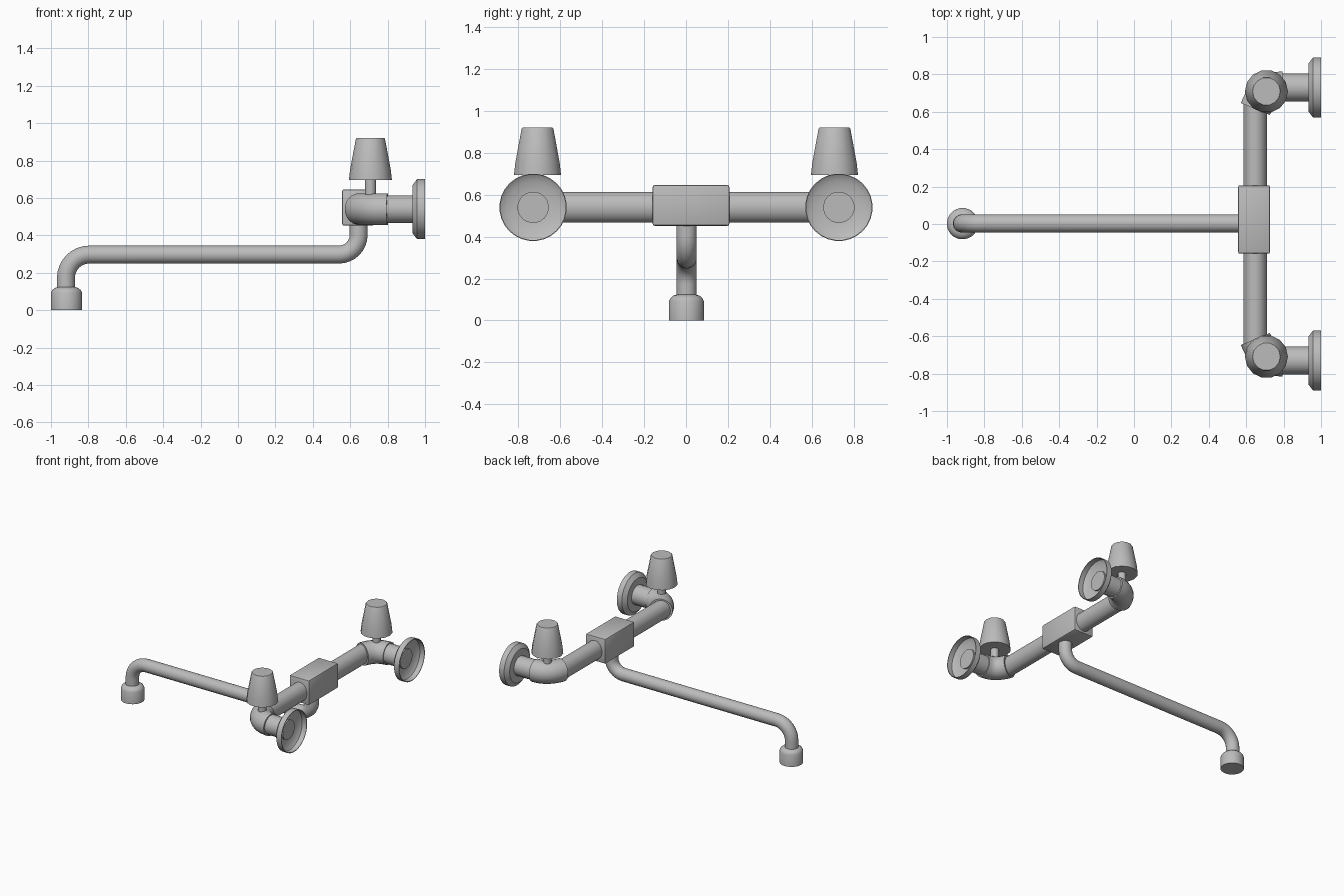
import bpy
import bmesh
from math import sin, cos, pi, radians
from mathutils import Vector

cube = bpy.data.objects.get("Cube")
if cube:
    bpy.data.objects.remove(cube, do_unlink=True)

GREY = (0.5, 0.5, 0.5, 1)
metal = bpy.data.materials.new("brushed grey metal")
metal.diffuse_color = GREY
metal.use_nodes = True
metal.node_tree.nodes["Principled BSDF"].inputs["Base Color"].default_value = GREY


def finish(name, bm):
    """Turn a bmesh into a smooth-shaded object with sharp edges kept."""
    bmesh.ops.recalc_face_normals(bm, faces=bm.faces[:])
    for face in bm.faces:
        face.smooth = True
    mesh = bpy.data.meshes.new(name)
    bm.to_mesh(mesh)
    bm.free()
    mesh.set_sharp_from_angle(angle=radians(35))
    mesh.materials.append(metal)
    obj = bpy.data.objects.new(name, mesh)
    bpy.context.collection.objects.link(obj)
    return obj


def loft(name, stations, side, sides, squash=1.0):
    """Skin rings given as (centre, tangent, radius); squash flattens along side."""
    bm = bmesh.new()
    rings = []
    for centre, tangent, radius in stations:
        u = Vector(side)
        u = (u - tangent * u.dot(tangent)).normalized()
        v = tangent.cross(u)
        rings.append([bm.verts.new(centre + radius * (u * squash * cos(a) + v * sin(a)))
                      for a in (2 * pi * (i + 0.5) / sides for i in range(sides))])
    for a, b in zip(rings, rings[1:]):
        for i in range(sides):
            j = (i + 1) % sides
            bm.faces.new((a[i], a[j], b[j], b[i]))
    bm.faces.new(rings[0])
    bm.faces.new(rings[-1])
    return finish(name, bm)


def tube(name, path, radius, side, sides=20, squash=1.0):
    """Round pipe swept along a flat path."""
    pts = [Vector(p) for p in path]
    last = len(pts) - 1
    stations = [(p, (pts[min(i + 1, last)] - pts[max(i - 1, 0)]).normalized(), radius)
                for i, p in enumerate(pts)]
    return loft(name, stations, side, sides, squash)


def lathe(name, origin, axis, profile, sides=20):
    """Turned part from (radius, distance along axis) pairs."""
    axis = Vector(axis)
    side = (0, 1, 0)
    return loft(name, [(Vector(origin) + axis * h, axis, r) for r, h in profile], side, sides)


def arc(cx, cz, r, start, end, steps=8):
    """Points of an arc, angles in degrees."""
    angles = [radians(start + (end - start) * i / steps) for i in range(steps + 1)]
    return [(cx + r * cos(a), cz + r * sin(a)) for a in angles]


BAR_X, BAR_Z = 0.648, 0.54

# Centre block with softened edges
bm = bmesh.new()
bmesh.ops.create_cube(bm, size=1)
for v in bm.verts:
    v.co = Vector((0.642 + v.co.x * 0.17, 0.024 + v.co.y * 0.366, 0.549 + v.co.z * 0.194))
bmesh.ops.bevel(bm, geom=bm.edges[:], offset=0.009, segments=2, affect='EDGES', profile=0.5)
finish("centre_block", bm)

# Cross pipe, slightly narrower than tall
tube("cross_pipe", [(BAR_X, -0.66, BAR_Z), (BAR_X, 0.66, BAR_Z)], 0.074, (1, 0, 0), squash=0.86)

# Swinging spout: down from the block, along, then down to the outlet
spout = [(0.645, 0.5)] + arc(0.54, 0.402, 0.105, 0, -90)
spout += arc(-0.795, 0.172, 0.125, 90, 180) + [(-0.92, 0.08)]
tube("spout", [(x, 0.003, z) for x, z in spout], 0.0485, (0, 1, 0))
lathe("spout_outlet", (-0.917, 0.002, 0), (0, 0, 1),
      [(0.084, 0), (0.084, 0.092), (0.077, 0.107), (0.064, 0.118), (0.045, 0.124)], 24)

# Matching valve, knob and wall plate at each end
for label, s in (("front", -1), ("back", 1)):
    y = 0.73 * s
    # Elbow: a curve bending from the cross pipe to the wall pipe
    a, b, c = Vector((0.649, 0.615 * s, BAR_Z)), Vector((0.69, 0.732 * s, BAR_Z)), Vector((0.80, 0.732 * s, BAR_Z))
    bend = [a * (1 - t) ** 2 + b * 2 * t * (1 - t) + c * t * t for t in (i / 8 for i in range(9))]
    tube(label + "_elbow", bend, 0.085, (0, 0, 1))
    tube(label + "_wall_pipe", [(0.75, y, BAR_Z), (0.952, y, BAR_Z)], 0.075, (0, 0, 1))
    # Hollow wall plate, open towards the wall
    lathe(label + "_wall_plate", (0, y, BAR_Z), (1, 0, 0),
          [(0.05, 0.932), (0.128, 0.932), (0.161, 0.957), (0.161, 1.0),
           (0.156, 1.0), (0.156, 0.96), (0.126, 0.94), (0.05, 0.94)], 28)
    # Valve stem and tapered knob
    lathe(label + "_valve_stem", (0.708, 0.709 * s, 0), (0, 0, 1), [(0.03, 0.58), (0.03, 0.71)], 12)
    lathe(label + "_knob", (0.708, 0.709 * s, 0), (0, 0, 1),
          [(0.115, 0.695), (0.109, 0.75), (0.078, 0.915), (0.074, 0.921)], 14)
